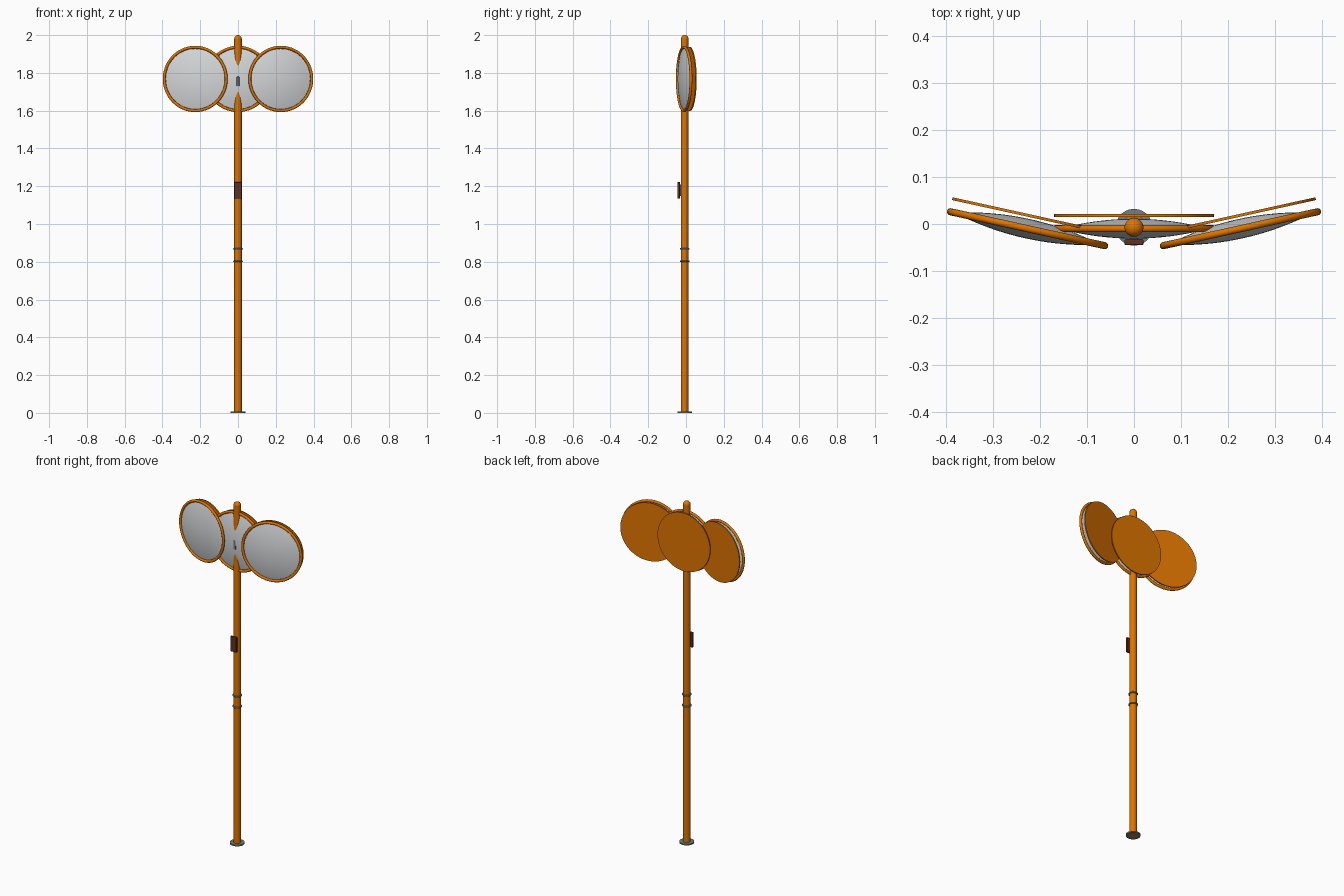
import bpy
from math import radians, sin, cos, pi

cube = bpy.data.objects.get("Cube")
if cube:
    bpy.data.objects.remove(cube, do_unlink=True)


def make_material(name, color):
    mat = bpy.data.materials.new(name)
    mat.use_nodes = True
    mat.diffuse_color = (*color, 1)
    mat.node_tree.nodes["Principled BSDF"].inputs["Base Color"].default_value = (*color, 1)
    return mat


ORANGE = make_material("orange paint", (0.73, 0.175, 0.0))
MIRROR = make_material("mirror glass", (0.66, 0.68, 0.69))
METAL = make_material("grey metal", (0.16, 0.215, 0.235))
BROWN = make_material("brown plate", (0.12, 0.03, 0.018))

POLE_Y = -0.007
POLE_R = 0.02


def finish(name, mat):
    ob = bpy.context.object
    ob.name = name
    ob.data.materials.append(mat)
    bpy.ops.object.shade_smooth_by_angle(angle=radians(20))
    return ob


def cylinder(name, mat, radius, depth, location, rotation=(0, 0, 0)):
    bpy.ops.mesh.primitive_cylinder_add(vertices=64, radius=radius, depth=depth,
                                        location=location, rotation=rotation)
    return finish(name, mat)


def torus(name, mat, major, minor, location, rotation=(0, 0, 0)):
    bpy.ops.mesh.primitive_torus_add(major_radius=major, minor_radius=minor,
                                     major_segments=72, minor_segments=24,
                                     location=location, rotation=rotation)
    return finish(name, mat)


def ball(name, mat, radius, location):
    bpy.ops.mesh.primitive_uv_sphere_add(segments=48, ring_count=24, radius=radius,
                                         location=location)
    return finish(name, mat)


def lens(name, mat, radius, bulge, location, rotation):
    """Thin disc bulging to both sides, with a sharp edge all round."""
    bpy.ops.mesh.primitive_uv_sphere_add(segments=72, ring_count=32, radius=1,
                                         location=location, rotation=rotation)
    for v in bpy.context.object.data.vertices:
        x, y, z = v.co
        v.co = (x * radius, y * radius, z * abs(z) * bulge)
    return finish(name, mat)


def box(name, mat, size, location, bevel):
    bpy.ops.mesh.primitive_cube_add(size=1, location=location)
    ob = bpy.context.object
    ob.scale = size
    bpy.ops.object.transform_apply(location=False, rotation=False, scale=True)
    mod = ob.modifiers.new("rounded edges", "BEVEL")
    mod.width = bevel
    mod.segments = 3
    return finish(name, mat)


# Pole with domed top, foot and two clamping bands
cylinder("pole", ORANGE, POLE_R, 1.98, (0, POLE_Y, 0.99))
ball("pole_cap", ORANGE, POLE_R, (0, POLE_Y, 1.98))
cylinder("base_flange", METAL, 0.039, 0.008, (0, POLE_Y, 0.004))
for label, z in (("lower", 0.803), ("upper", 0.868)):
    torus(label + "_band", METAL, 0.022, 0.004, (0, POLE_Y, z))

# Plate held just off the front of the pole by a small mount
box("front_plate", BROWN, (0.04, 0.013, 0.088), (0, -0.0385, 1.178), 0.003)
box("plate_mount", METAL, (0.016, 0.012, 0.06), (0, -0.029, 1.178), 0.001)


# Convex mirror: lens, round rim and a separate backing disc
def mirror(side, x, angle):
    y, z = -0.01, 1.768
    rot = (pi / 2, 0, angle)
    gap = 0.028
    torus(side + "_rim", ORANGE, 0.168, 0.0075, (x, y, z), rot)
    lens(side + "_lens", MIRROR, 0.16, 0.021, (x, y, z), rot)
    cylinder(side + "_backing", ORANGE, 0.17, 0.006,
             (x - gap * sin(angle), y + gap * cos(angle), z), rot)


TURN = radians(12.4)
mirror("centre", 0, 0)
mirror("left", 0.2265, TURN)
mirror("right", -0.2265, -TURN)

# Small clamp showing at the middle of the centre mirror
box("mirror_clamp", METAL, (0.014, 0.02, 0.05), (0, -0.0225, 1.755), 0.002)
